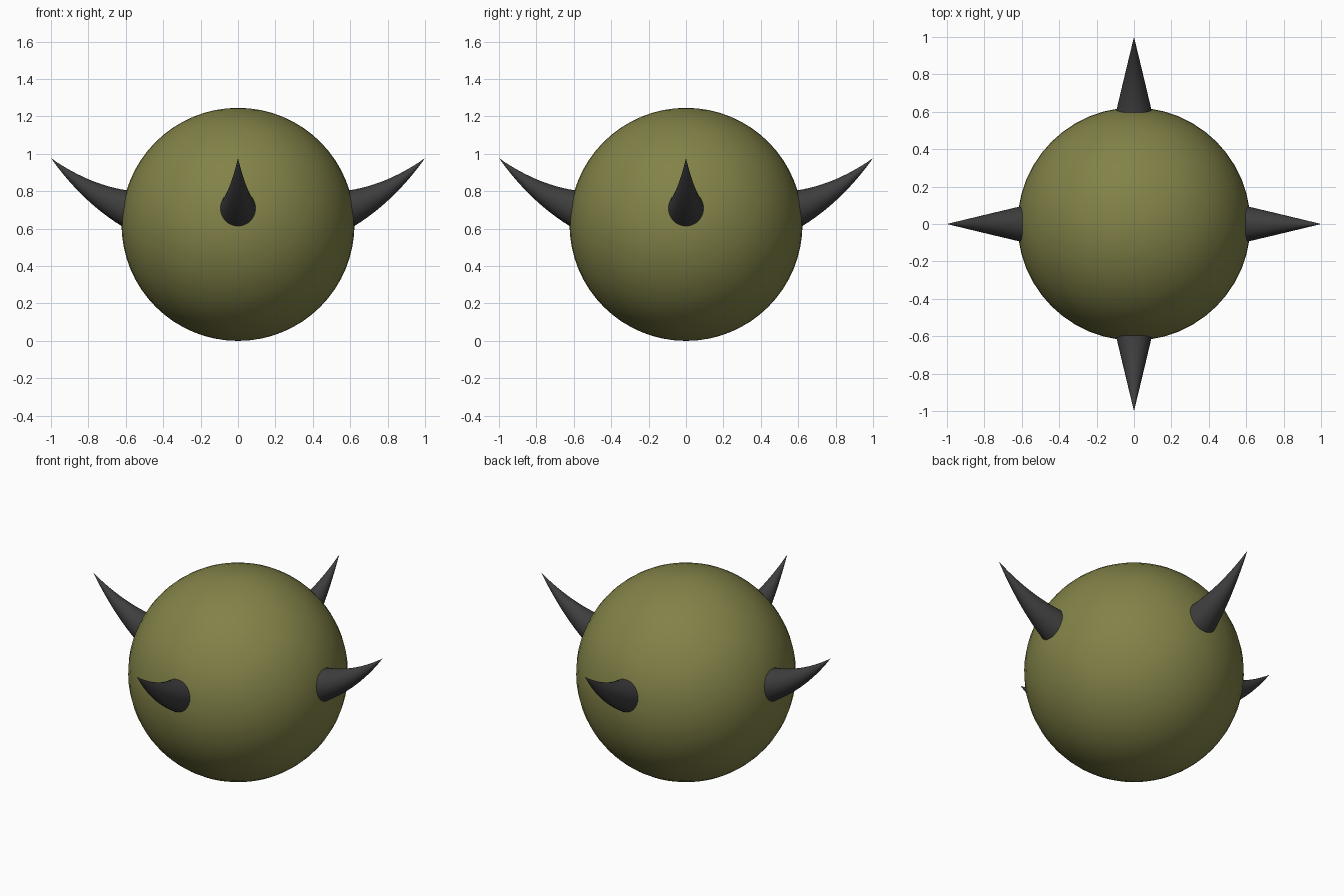
import bpy, bmesh, math
from mathutils import Vector, Matrix

if "Cube" in bpy.data.objects:
    bpy.data.objects.remove(bpy.data.objects["Cube"])


def material(name, rgb):
    m = bpy.data.materials.new(name)
    m.diffuse_color = (*rgb, 1)
    m.use_nodes = True
    m.node_tree.nodes["Principled BSDF"].inputs["Base Color"].default_value = m.diffuse_color
    return m


olive = material("olive green", (0.225, 0.225, 0.066))
charcoal = material("charcoal", (0.048, 0.048, 0.048))


def make_object(name, bm, mat):
    bmesh.ops.recalc_face_normals(bm, faces=bm.faces)
    for f in bm.faces:
        f.smooth = True
    mesh = bpy.data.meshes.new(name)
    bm.to_mesh(mesh)
    bm.free()
    mesh.materials.append(mat)
    obj = bpy.data.objects.new(name, mesh)
    bpy.context.collection.objects.link(obj)
    return obj


# Round body
R = 0.623
bm = bmesh.new()
bmesh.ops.create_uvsphere(bm, u_segments=48, v_segments=32, radius=R,
                          matrix=Matrix.Translation((0, 0, R)))
make_object("body", bm, olive)

# Curved horn: rings swept along a bezier in the xz plane, tapering to a point
START, BEND, TIP = Vector((0.56, 0, 0.697)), Vector((0.798, 0, 0.776)), Vector((1, 0, 0.977))
RINGS, SIDES = 14, 32


def horn(name, angle):
    bm = bmesh.new()
    rings = []
    for i in range(RINGS):
        t = i / RINGS
        p = START * (1 - t) ** 2 + BEND * 2 * t * (1 - t) + TIP * t * t
        d = ((BEND - START) * (1 - t) + (TIP - BEND) * t).normalized()
        up = Vector((-d.z, 0, d.x))
        r = 0.24 * (1 - p.x)
        rings.append([bm.verts.new(p + r * (up * math.cos(a) + Vector((0, 1, 0)) * math.sin(a)))
                      for a in (math.tau * k / SIDES for k in range(SIDES))])
    tip = bm.verts.new(TIP)
    for k in range(SIDES):
        n = (k + 1) % SIDES
        for a, b in zip(rings, rings[1:]):
            bm.faces.new((a[k], a[n], b[n], b[k]))
        bm.faces.new((rings[-1][k], rings[-1][n], tip))
    bm.faces.new(rings[0])
    bm.transform(Matrix.Rotation(angle, 4, 'Z'))
    make_object(name, bm, charcoal)


# Four horns around the body
for i, side in enumerate(("right", "back", "left", "front")):
    horn(side + "_horn", i * math.pi / 2)
